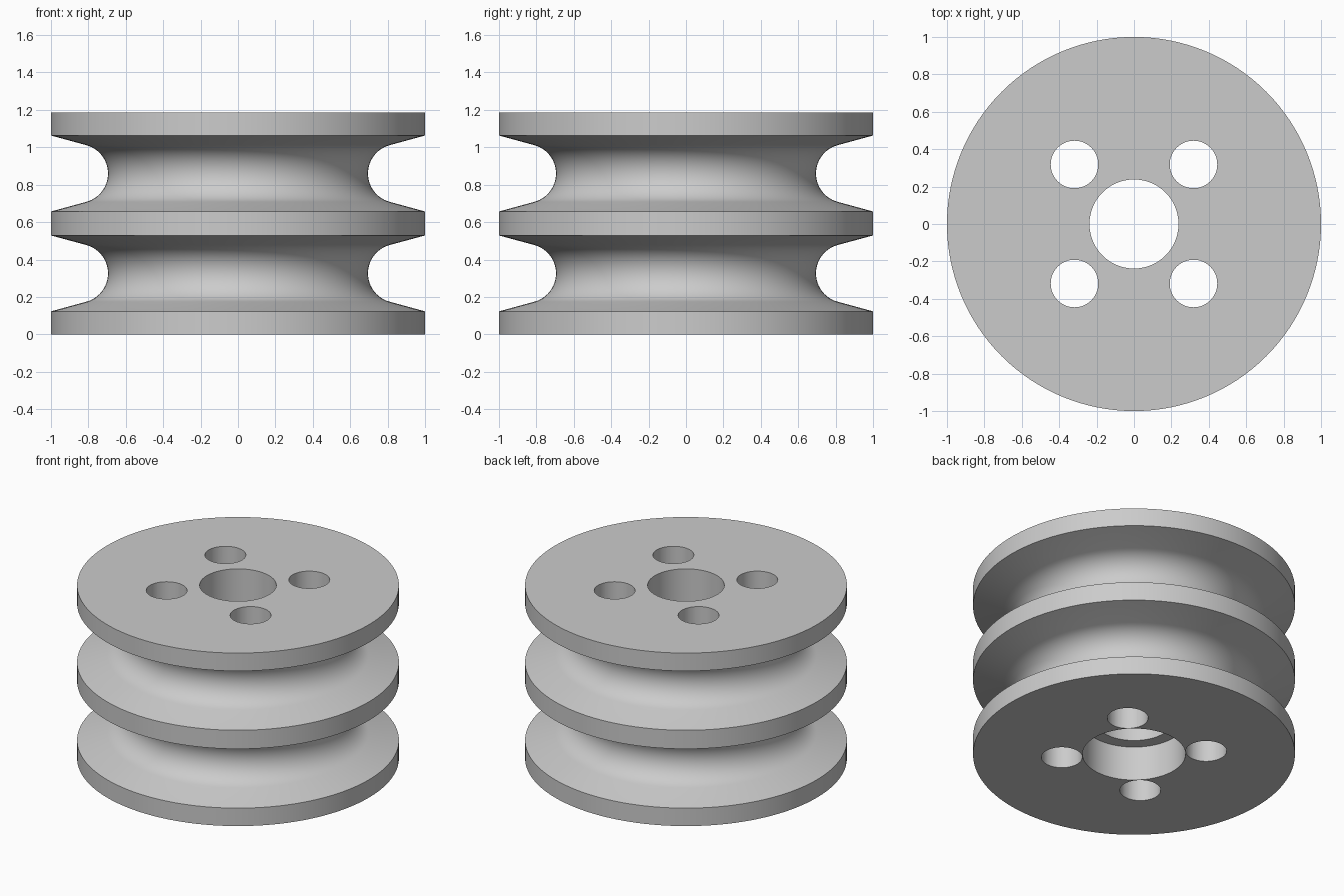
import bpy
import bmesh
from math import pi, sin, cos, radians

if "Cube" in bpy.data.objects:
    bpy.data.objects.remove(bpy.data.objects["Cube"])

HEIGHT = 1.186
GROOVES = (0.326, 0.86)      # heights of the groove centres
HALF_WIDTH = 0.203           # half the groove opening at the rim
ARC_CENTRE, ARC_RADIUS = 0.852, 0.157
BORE, COUNTERBORE, STEP = 0.238, 0.32, 0.236
SEGMENTS = 128

grey = bpy.data.materials.new("plain grey")
grey.use_nodes = True
colour = (0.6, 0.6, 0.6, 1)
grey.diffuse_color = colour
grey.node_tree.nodes["Principled BSDF"].inputs["Base Color"].default_value = colour


def groove(z):
    """Flared groove: straight flanks tangent to a round floor."""
    arc = []
    for i in range(25):
        a = radians(-105 + 210 * i / 24 - 0)
        a = a * 75 / 105
        arc.append((ARC_CENTRE - ARC_RADIUS * cos(a), z + ARC_RADIUS * sin(a)))
    return [(1, z - HALF_WIDTH)] + arc + [(1, z + HALF_WIDTH)]


# Pulley body: closed cross-section turned about the axis
profile = [(BORE, STEP), (COUNTERBORE, STEP), (COUNTERBORE, 0), (1, 0)]
for z in GROOVES:
    profile += groove(z)
profile += [(1, HEIGHT), (BORE, HEIGHT)]

bm = bmesh.new()
verts = [bm.verts.new((r, 0, z)) for r, z in profile]
edges = [bm.edges.new((v, verts[i - 1])) for i, v in enumerate(verts)]
bmesh.ops.spin(bm, geom=verts + edges, cent=(0, 0, 0), axis=(0, 0, 1),
               angle=2 * pi, steps=SEGMENTS, use_merge=True)
bmesh.ops.remove_doubles(bm, verts=bm.verts, dist=0.0001)
bmesh.ops.recalc_face_normals(bm, faces=bm.faces)
mesh = bpy.data.meshes.new("pulley_body")
bm.to_mesh(mesh)
bm.free()
mesh.materials.append(grey)
body = bpy.data.objects.new("pulley_body", mesh)
bpy.context.collection.objects.link(body)

# Four bolt holes through the full height
for i in range(4):
    a = pi / 4 + i * pi / 2
    bpy.ops.mesh.primitive_cylinder_add(
        vertices=64, radius=0.127, depth=2,
        location=(0.45 * cos(a), 0.45 * sin(a), HEIGHT / 2))
    cutter = bpy.context.object
    cutter.name = "bolt_hole_cutter"
    cutter.hide_render = True
    cutter.data.materials.append(grey)
    cut = body.modifiers.new("bolt_hole", "BOOLEAN")
    cut.operation = "DIFFERENCE"
    cut.solver = "EXACT"
    cut.object = cutter
    bpy.context.view_layer.objects.active = body
    bpy.ops.object.modifier_apply(modifier=cut.name)
    bpy.data.objects.remove(cutter)

# Smooth turned surfaces with crisp rims
bpy.ops.object.select_all(action="DESELECT")
body.select_set(True)
bpy.context.view_layer.objects.active = body
bpy.ops.object.shade_smooth_by_angle(angle=radians(30))
